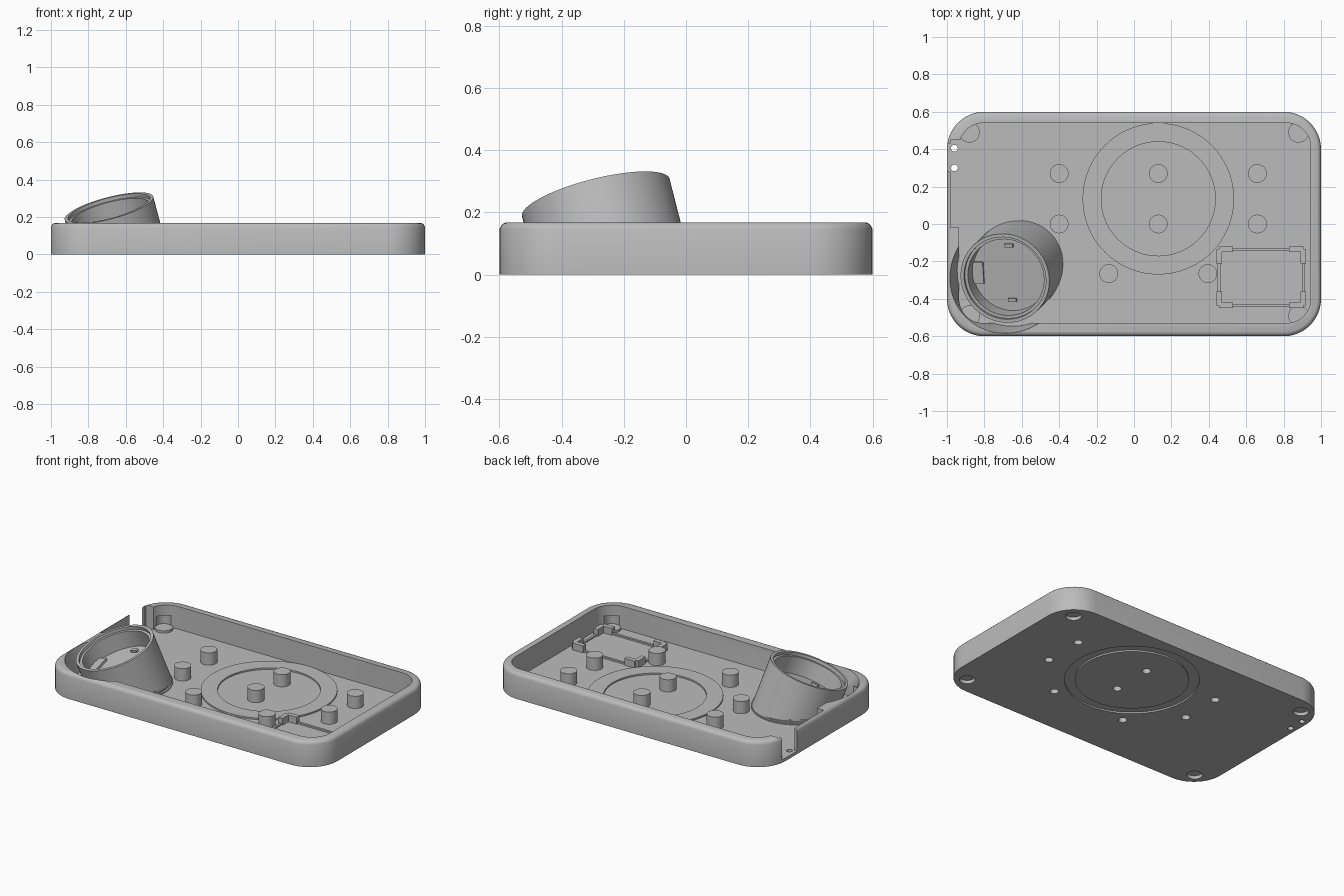
import bpy, bmesh, math
from mathutils import Vector

if "Cube" in bpy.data.objects:
    bpy.data.objects.remove(bpy.data.objects["Cube"], do_unlink=True)

grey = bpy.data.materials.new("plain grey")
grey.use_nodes = True
grey.diffuse_color = (0.5, 0.5, 0.5, 1)
grey.node_tree.nodes["Principled BSDF"].inputs["Base Color"].default_value = (0.5, 0.5, 0.5, 1)


def finish(bm, name):
    bmesh.ops.remove_doubles(bm, verts=bm.verts, dist=1e-5)
    bmesh.ops.recalc_face_normals(bm, faces=bm.faces)
    mesh = bpy.data.meshes.new(name)
    bm.to_mesh(mesh)
    bm.free()
    mesh.materials.append(grey)
    ob = bpy.data.objects.new(name, mesh)
    bpy.context.collection.objects.link(ob)
    return ob


def smooth(ob):
    bpy.ops.object.select_all(action='DESELECT')
    ob.select_set(True)
    bpy.context.view_layer.objects.active = ob
    bpy.ops.object.shade_smooth_by_angle(angle=math.radians(30))


def lathe(name, profile, at=(0, 0, 0), axis=(0, 0, 1), n=48):
    """Closed (radius, height) profile turned about an axis."""
    bm = bmesh.new()
    rot = Vector((0, 0, 1)).rotation_difference(Vector(axis))
    rings = []
    for i in range(n):
        a = math.tau * i / n
        rings.append([bm.verts.new(rot @ Vector((r * math.cos(a), r * math.sin(a), h)) + Vector(at))
                      for r, h in profile])
    m = len(profile)
    for i in range(n):
        p, q = rings[i], rings[(i + 1) % n]
        for j in range(m):
            k = (j + 1) % m
            if profile[j][0] + profile[k][0] > 0:
                bm.faces.new((p[j], q[j], q[k], p[k]))
    return finish(bm, name)


def rod(name, r, z0, z1, at=(0, 0, 0), axis=(0, 0, 1), n=48):
    return lathe(name, [(0, z0), (r, z0), (r, z1), (0, z1)], at, axis, n)


def rounded_block(name, x0, x1, y0, y1, radius, levels, n=12):
    """Rounded rectangle lofted through (height, inset) levels."""
    bm = bmesh.new()
    rings = []
    for z, inset in levels:
        r, ring = radius - inset, []
        for c, (cx, cy) in enumerate(((x1 - radius, y1 - radius), (x0 + radius, y1 - radius),
                                      (x0 + radius, y0 + radius), (x1 - radius, y0 + radius))):
            for i in range(n + 1):
                a = math.pi / 2 * (c + i / n)
                ring.append(bm.verts.new((cx + r * math.cos(a), cy + r * math.sin(a), z)))
        rings.append(ring)
    for p, q in zip(rings, rings[1:]):
        for i in range(len(p)):
            k = (i + 1) % len(p)
            bm.faces.new((p[i], p[k], q[k], q[i]))
    bm.faces.new(rings[0])
    bm.faces.new(rings[-1])
    return finish(bm, name)


def box(name, x0, x1, y0, y1, z0, z1):
    bm = bmesh.new()
    bmesh.ops.create_cube(bm, size=1)
    for v in bm.verts:
        v.co = ((x0 + x1) / 2 + v.co.x * (x1 - x0), (y0 + y1) / 2 + v.co.y * (y1 - y0),
                (z0 + z1) / 2 + v.co.z * (z1 - z0))
    return finish(bm, name)


def cut(ob, cutter):
    bpy.context.view_layer.objects.active = ob
    mod = ob.modifiers.new("cut", 'BOOLEAN')
    mod.operation, mod.solver, mod.object = 'DIFFERENCE', 'EXACT', cutter
    bpy.ops.object.modifier_apply(modifier=mod.name)
    bpy.data.objects.remove(cutter, do_unlink=True)


FLOOR = 0.02
posts = [(x, y) for x in (-0.4, 0.13, 0.66) for y in (0.0, 0.27)] + [(-0.135, -0.265), (0.395, -0.265)]
corners = [(sx * 0.88, sy * 0.49) for sx in (-1, 1) for sy in (-1, 1)]
ring_at = (0.13, 0.135, 0)
tilt = Vector((-0.265, -0.255, 1)).normalized()
rim_at = Vector((-0.69, -0.29, 0.247))

# Tray with a softened rim
tray = rounded_block("tray", -1, 1, -0.6, 0.6, 0.2,
                     [(0, 0), (0.145, 0), (0.157, 0.005), (0.164, 0.012), (0.168, 0.022)])
cut(tray, rounded_block("cavity", -0.935, 0.945, -0.53, 0.54, 0.13, [(FLOOR, 0), (0.3, 0)]))

# Clearance around the tilted socket
clearance = rod("clearance", 0.305, -0.35, 0.2, rim_at, tilt, 64)
cut(clearance, box("below", -2, 1, -2, 1, -1, FLOOR))
cut(tray, clearance)

# Thinned side wall, port notch and lanyard holes
cut(tray, box("wall_recess", -0.982, -0.9, -0.02, 0.45, FLOOR, 0.3))
cut(tray, box("port_notch", -1.1, -0.9, 0.28, 0.43, FLOOR, 0.3))
for y in (0.3, 0.405):
    cut(tray, rod("lanyard_hole", 0.018, -0.1, 0.1, (-0.96, y, 0), n=20))

# Underside openings
for x, y in posts:
    cut(tray, rod("screw_opening", 0.026, -0.1, 0.1, (x, y, 0), n=24))
for x, y in corners:
    cut(tray, rod("foot_opening", 0.047, -0.1, 0.1, (x, y, 0), n=32))
cut(tray, lathe("magnet_groove", [(0.338, -0.1), (0.4, -0.1), (0.4, 0.01), (0.338, 0.01)], ring_at, n=72))
smooth(tray)

# Screw posts, hollow from below
for x, y in posts:
    smooth(lathe("screw_post", [(0, 0.1), (0.05, 0.1), (0.05, 0.012), (0.026, 0.001),
                                (0.026, 0.08), (0, 0.08)], (x, y, 0), n=32))

# Corner foot cups, hollow from below
for x, y in corners:
    smooth(lathe("foot_cup", [(0, 0.035), (0.055, 0.035), (0.055, 0.012), (0.047, 0.001),
                              (0.047, 0.022), (0, 0.022)], (x, y, 0), n=32))

# Raised ring on the floor
smooth(lathe("magnet_ring", [(0.305, 0.015), (0.405, 0.015), (0.405, 0.03), (0.305, 0.03)], ring_at, n=72))

# Tilted socket with a stepped lip and an inner plate, trimmed at the floor
socket = lathe("tilted_socket", [(0, -0.15), (0.245, -0.42), (0.245, 0), (0.226, 0), (0.226, -0.02),
                                 (0.21, -0.02), (0.21, -0.13), (0, -0.13)], rim_at, tilt, 64)
cut(socket, box("below", -2, 1, -2, 1, -1, 0.012))
smooth(socket)

# Key slot tabs on the socket plate
side = tilt.cross(Vector((0, 1, 0))).normalized()
up = side.cross(tilt)
for u, v, w, d in ((0.18, 0, 0.06, 0.12), (0, 0.15, 0.045, 0.02), (0, -0.15, 0.045, 0.02)):
    tab = box("socket_tab", u - w / 2, u + w / 2, v - d / 2, v + d / 2, -0.135, -0.115)
    for vert in tab.data.vertices:
        p = vert.co.copy()
        vert.co = rim_at - side * -p.x + up * -p.y + tilt * p.z
    tab.data.update()

# Stepped collar at the socket foot
for i in range(3):
    smooth(lathe("socket_collar", [(0.22, 0.014), (0.272 - 0.009 * i, 0.014),
                                   (0.272 - 0.009 * i, 0.027 + 0.008 * i), (0.22, 0.027 + 0.008 * i)],
                 (-0.635 - 0.003 * i, -0.24 - 0.003 * i, 0), n=64))

# Battery holder: low frame with taller corner brackets
x0, x1, y0, y1, t = 0.455, 0.905, -0.435, -0.135, 0.015
for y in (y0, y1):
    box("holder_long_edge", x0, x1, y - t / 2, y + t / 2, 0.015, 0.03)
for x in (x0, x1):
    box("holder_short_edge", x - t / 2, x + t / 2, y0, y1, 0.015, 0.03)
    for y in (y0, y1):
        dx = 0.075 if x == x0 else -0.075
        dy = 0.075 if y == y0 else -0.075
        box("bracket_long_arm", min(x, x + dx), max(x, x + dx), y - t, y + t, 0.015, 0.065)
        box("bracket_short_arm", x - t, x + t, min(y, y + dy), max(y, y + dy), 0.015, 0.065)
